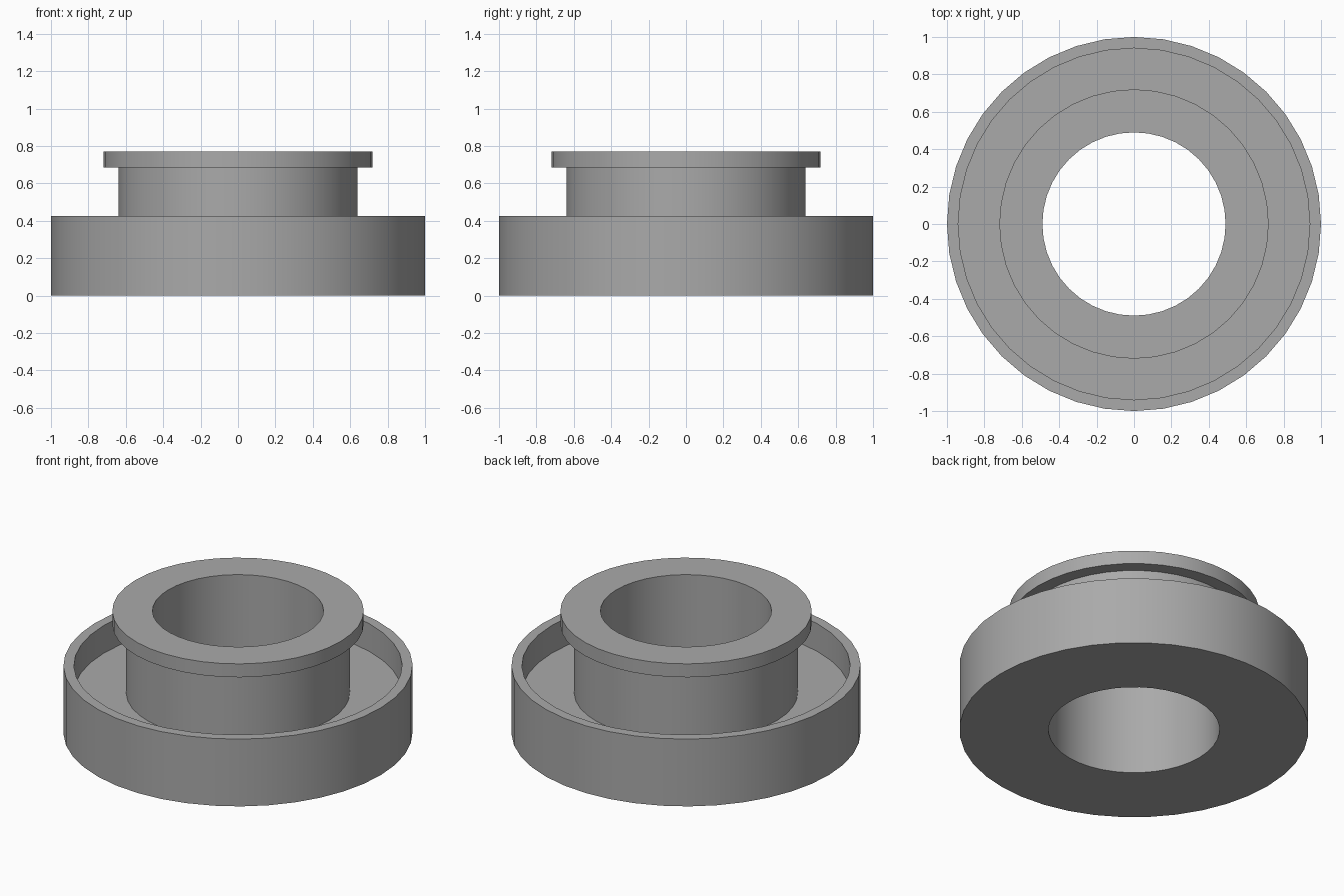
import bpy
import bmesh
from math import cos, sin, pi, radians

SIDES = 40

old = bpy.data.objects.get("Cube")
if old:
    bpy.data.objects.remove(old, do_unlink=True)

# Plain grey for the whole part
grey = bpy.data.materials.new("grey")
grey.use_nodes = True
colour = (0.4, 0.4, 0.4, 1)
grey.diffuse_color = colour
grey.node_tree.nodes["Principled BSDF"].inputs["Base Color"].default_value = colour


def lathe(name, profile):
    """Revolve a closed (radius, height) profile about the z axis."""
    bm = bmesh.new()
    rings = [[bm.verts.new((r * cos(2 * pi * i / SIDES), r * sin(2 * pi * i / SIDES), z))
              for i in range(SIDES)] for r, z in profile]
    for a, b in zip(rings, rings[1:] + rings[:1]):
        for i in range(SIDES):
            j = (i + 1) % SIDES
            bm.faces.new((a[i], a[j], b[j], b[i]))
    bmesh.ops.recalc_face_normals(bm, faces=bm.faces)
    mesh = bpy.data.meshes.new(name)
    bm.to_mesh(mesh)
    bm.free()
    mesh.materials.append(grey)
    obj = bpy.data.objects.new(name, mesh)
    bpy.context.collection.objects.link(obj)
    bpy.ops.object.select_all(action="DESELECT")
    obj.select_set(True)
    bpy.context.view_layer.objects.active = obj
    bpy.ops.object.shade_smooth_by_angle(angle=radians(30))


BORE, NECK, FLANGE, RIM, OUTER = 0.49, 0.64, 0.72, 0.94, 1.0
FLOOR, RIM_TOP, FLANGE_BOTTOM, TOP = 0.25, 0.425, 0.685, 0.77

# Recessed base, neck and top flange around one through bore
lathe("flanged_bushing", [
    (BORE, 0), (OUTER, 0), (OUTER, RIM_TOP), (RIM, RIM_TOP), (RIM, FLOOR),
    (NECK, FLOOR), (NECK, FLANGE_BOTTOM), (FLANGE, FLANGE_BOTTOM),
    (FLANGE, TOP), (BORE, TOP)])
